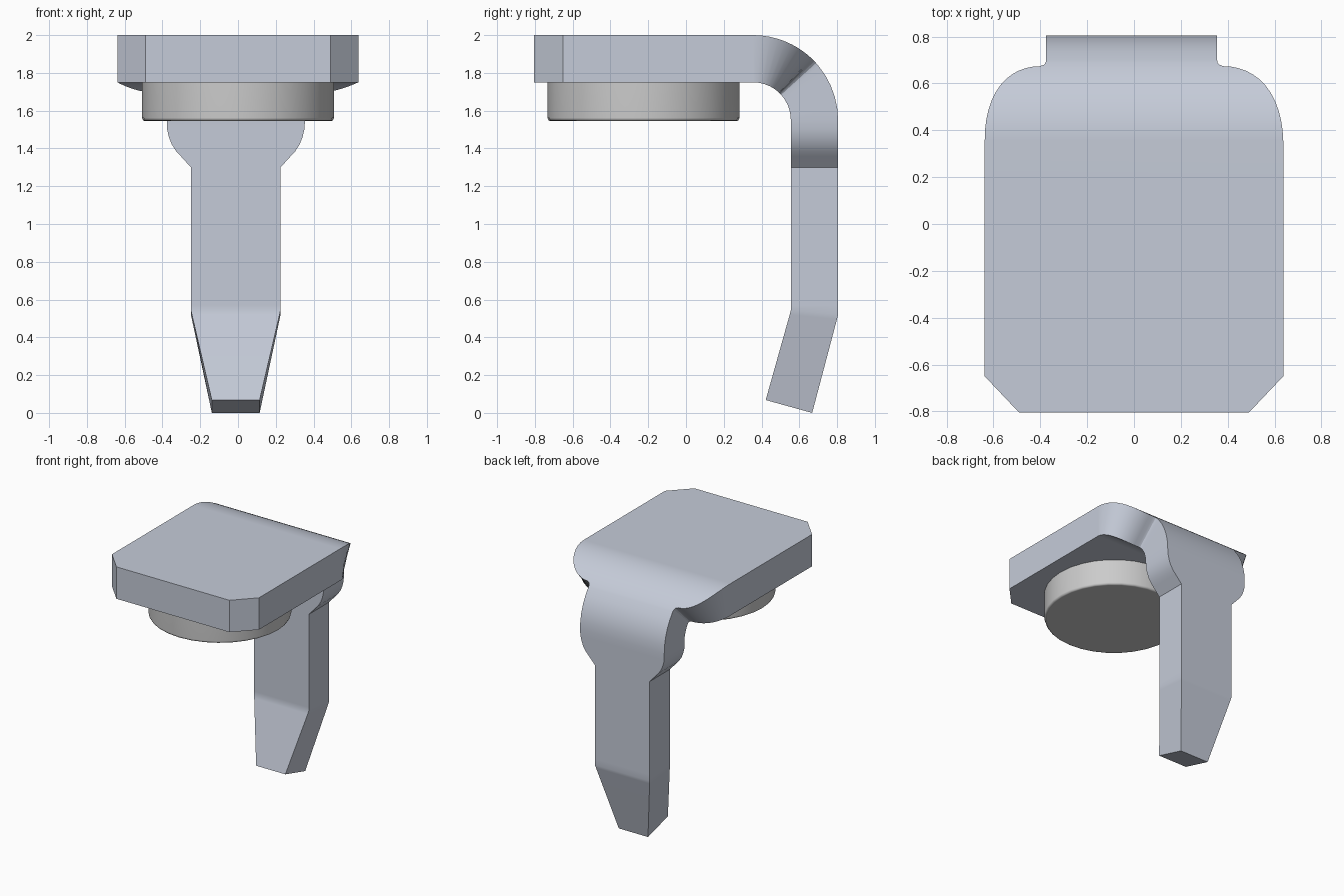
import bpy, bmesh, math

if "Cube" in bpy.data.objects:
    bpy.data.objects.remove(bpy.data.objects["Cube"])

def material(name, rgb):
    m = bpy.data.materials.new(name)
    m.diffuse_color = (*rgb, 1)
    m.use_nodes = True
    m.node_tree.nodes["Principled BSDF"].inputs["Base Color"].default_value = m.diffuse_color
    return m

def finish(bm, name, mat, angle):
    bmesh.ops.recalc_face_normals(bm, faces=bm.faces)
    me = bpy.data.meshes.new(name)
    bm.to_mesh(me)
    bm.free()
    ob = bpy.data.objects.new(name, me)
    bpy.context.collection.objects.link(ob)
    me.materials.append(mat)
    bpy.ops.object.select_all(action='DESELECT')
    ob.select_set(True)
    bpy.context.view_layer.objects.active = ob
    bpy.ops.object.shade_smooth_by_angle(angle=math.radians(angle))
    wn = ob.modifiers.new("even_shading", 'WEIGHTED_NORMAL')
    wn.keep_sharp = True
    return ob

steel = material("steel", (0.56, 0.60, 0.69))
silver = material("silver", (0.80, 0.80, 0.79))

# Bent strip stations: outer (y, z), inner (y, z), half width, x centre
BY, BZ, RO, RI = 0.355, 1.55, 0.45, 0.20
stations = []

# Flat plate with clipped front corners
for y, w in ((-0.805, 0.49), (-0.65, 0.637)):
    stations.append(((y, 2.0), (y, 1.75), w, 0))

# Quarter bend with rounded shoulders narrowing to the neck
def bend(deg, w, cx):
    s, c = math.sin(math.radians(deg)), math.cos(math.radians(deg))
    stations.append(((BY + RO * s, BZ + RO * c), (BY + RI * s, BZ + RI * c), w, cx))

for i in range(13):
    a = math.pi / 2 * i / 12
    bend(45 * math.sin(a), 0.392 + 0.245 * math.cos(a), -0.01 * i / 12)
for deg, w in ((46.2, 0.374), (47.8, 0.367), (50, 0.365),
               (58, 0.365), (66, 0.365), (74, 0.365), (82, 0.365), (90, 0.365)):
    bend(deg, w, -0.01)

# Neck curving in to the straight leg
for z, w in ((1.50, 0.363), (1.46, 0.354), (1.42, 0.338), (1.385, 0.315),
             (1.36, 0.292), (1.30, 0.2375), (0.57, 0.2375)):
    stations.append(((0.805, z), (0.555, z), w, -0.012))

# Tapered tip kicked forward
stations += [((0.805, 0.52), (0.555, 0.545), 0.2375, -0.012),
             ((0.799, 0.495), (0.549, 0.52), 0.232, -0.012),
             ((0.668, 0.0), (0.422, 0.068), 0.1265, -0.012)]

bm = bmesh.new()
rings = []
for (oy, oz), (iy, iz), w, cx in stations:
    rings.append([bm.verts.new(p) for p in (
        (cx - w, oy, oz), (cx + w, oy, oz), (cx + w, iy, iz), (cx - w, iy, iz))])
for a, b in zip(rings, rings[1:]):
    for k in range(4):
        n = (k + 1) % 4
        bm.faces.new((a[k], a[n], b[n], b[k]))
bm.faces.new(rings[0])
bm.faces.new(rings[-1])
finish(bm, "bent_contact_arm", steel, 28)

# Round contact button under the plate, with a small rounded rim
bm = bmesh.new()
N = 32
profile = [(0.508, 1.76), (0.508, 1.562), (0.503, 1.549), (0.49, 1.544)]
loops = [[bm.verts.new((r * math.cos(2 * math.pi * i / N),
                        -0.225 + r * math.sin(2 * math.pi * i / N), z))
          for i in range(N)] for r, z in profile]
for a, b in zip(loops, loops[1:]):
    for i in range(N):
        j = (i + 1) % N
        bm.faces.new((a[i], a[j], b[j], b[i]))
bm.faces.new(loops[0])
bm.faces.new(loops[-1])
finish(bm, "contact_button", silver, 50)
